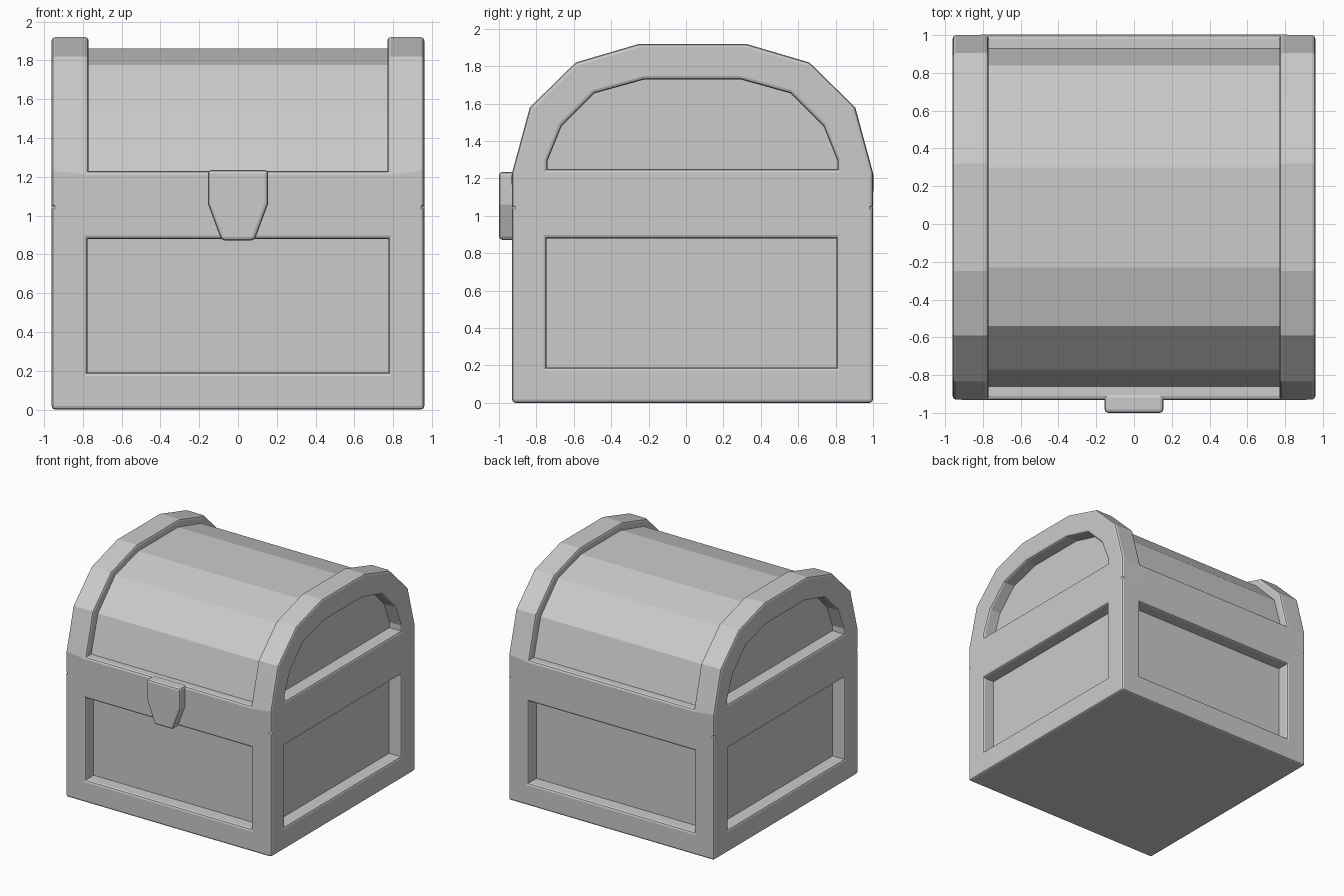
import bpy, bmesh, math

if "Cube" in bpy.data.objects:
    bpy.data.objects.remove(bpy.data.objects["Cube"])

SEAM, HALF_X, FRONT, BACK = 1.05, 0.96, -0.93, 1.0
RIB_X, DEPTH, BEVEL = 0.77, 0.11, 0.018


def finish(name, bm, keep_sharp_z=None):
    """Round the convex hard edges and turn the bmesh into an object."""
    bmesh.ops.recalc_face_normals(bm, faces=bm.faces[:])
    edges = []
    for e in bm.edges:
        on_seam = keep_sharp_z is not None and all(abs(v.co.z - keep_sharp_z) < 1e-4 for v in e.verts)
        if e.is_manifold and e.is_convex and e.calc_face_angle() > math.radians(40) and not on_seam:
            edges.append(e)
    bmesh.ops.bevel(bm, geom=edges, offset=BEVEL, segments=2, profile=0.5,
                    affect='EDGES', clamp_overlap=True)
    mesh = bpy.data.meshes.new(name)
    bm.to_mesh(mesh)
    bm.free()
    obj = bpy.data.objects.new(name, mesh)
    bpy.context.collection.objects.link(obj)
    return obj


def ring(bm, face, coords):
    """Replace a face by a smaller one at coords, joined with a band of quads."""
    old = list(face.verts)
    new = [bm.verts.new(c) for c in coords]
    bm.faces.remove(face)
    n = len(old)
    for i in range(n):
        j = (i + 1) % n
        bm.faces.new((old[i], old[j], new[j], new[i]))
    return bm.faces.new(new)


def recess(bm, face, coords, inward):
    """Frame the face, then sink the panel."""
    face = ring(bm, face, coords)
    ring(bm, face, [tuple(c[k] + inward[k] * DEPTH for k in range(3)) for c in coords])


# Chest body with a sunken panel on each of the four sides
bm = bmesh.new()
bmesh.ops.create_cube(bm, size=1)
for v in bm.verts:
    v.co = (math.copysign(HALF_X, v.co.x), FRONT if v.co.y < 0 else BACK, 0 if v.co.z < 0 else SEAM)
bm.normal_update()
for face in [f for f in bm.faces if abs(f.normal.z) < 0.5]:
    n = face.normal.copy()
    coords = []
    for v in face.verts:
        z = 0.19 if v.co.z < 0.5 else 0.88
        if abs(n.x) > 0.5:
            coords.append((v.co.x, -0.745 if v.co.y < 0 else 0.805, z))
        else:
            coords.append((math.copysign(0.775, v.co.x), v.co.y, z))
    recess(bm, face, coords, -n)
finish("chest_body", bm, SEAM)

# Lid: half profiles (offset from centre line, height), mirrored across the arch
MID = 0.035


def arch(half):
    return [(MID - y, z) for y, z in half] + [(MID + y, z) for y, z in reversed(half)]


rib = arch([(0.965, SEAM), (0.965, 1.23), (0.87, 1.58), (0.625, 1.82), (0.285, 1.92)])
barrel = arch([(0.895, 1.23), (0.805, 1.54), (0.575, 1.775), (0.265, 1.86)])
window = arch([(0.775, 1.25), (0.775, 1.295), (0.70, 1.48), (0.525, 1.655), (0.255, 1.73)])

bm = bmesh.new()
xs = (-HALF_X, -RIB_X, RIB_X, HALF_X)
rows = [[bm.verts.new((x, y, z)) for y, z in rib] for x in xs]
inner = {s: [bm.verts.new((xs[s], y, z)) for y, z in barrel] for s in (1, 2)}
count = len(rib)
for s in range(3):
    for i in range(count):
        j = (i + 1) % count
        if s == 1 and 1 <= i <= count - 3:
            continue
        bm.faces.new((rows[s][i], rows[s][j], rows[s + 1][j], rows[s + 1][i]))
# Lower barrel between the two end ribs
for i in range(len(barrel) - 1):
    bm.faces.new((inner[1][i], inner[1][i + 1], inner[2][i + 1], inner[2][i]))
    for s in (1, 2):
        bm.faces.new((rows[s][i + 1], rows[s][i + 2], inner[s][i + 1], inner[s][i]))
for i in (0, -1):
    k = 1 if i == 0 else count - 2
    bm.faces.new((rows[1][k], rows[2][k], inner[2][i], inner[1][i]))
# Arched sunken panels on both ends
for row, x in ((rows[0], -HALF_X), (rows[3], HALF_X)):
    cap = bm.faces.new(row)
    order = [row.index(v) for v in cap.verts]
    recess(bm, cap, [(x, *window[k]) for k in order], (-math.copysign(1, x), 0, 0))
finish("chest_lid", bm, SEAM)

# Tapered latch plate on the front
bm = bmesh.new()
shape = [(-0.155, 1.235), (0.155, 1.235), (0.155, 1.06), (0.085, 0.872), (-0.085, 0.872), (-0.155, 1.06)]
plate = [[bm.verts.new((x, y, z)) for x, z in shape] for y in (-1.0, -0.9)]
bm.faces.new(plate[0])
bm.faces.new(plate[1])
for i in range(6):
    j = (i + 1) % 6
    bm.faces.new((plate[0][i], plate[0][j], plate[1][j], plate[1][i]))
finish("latch", bm)
